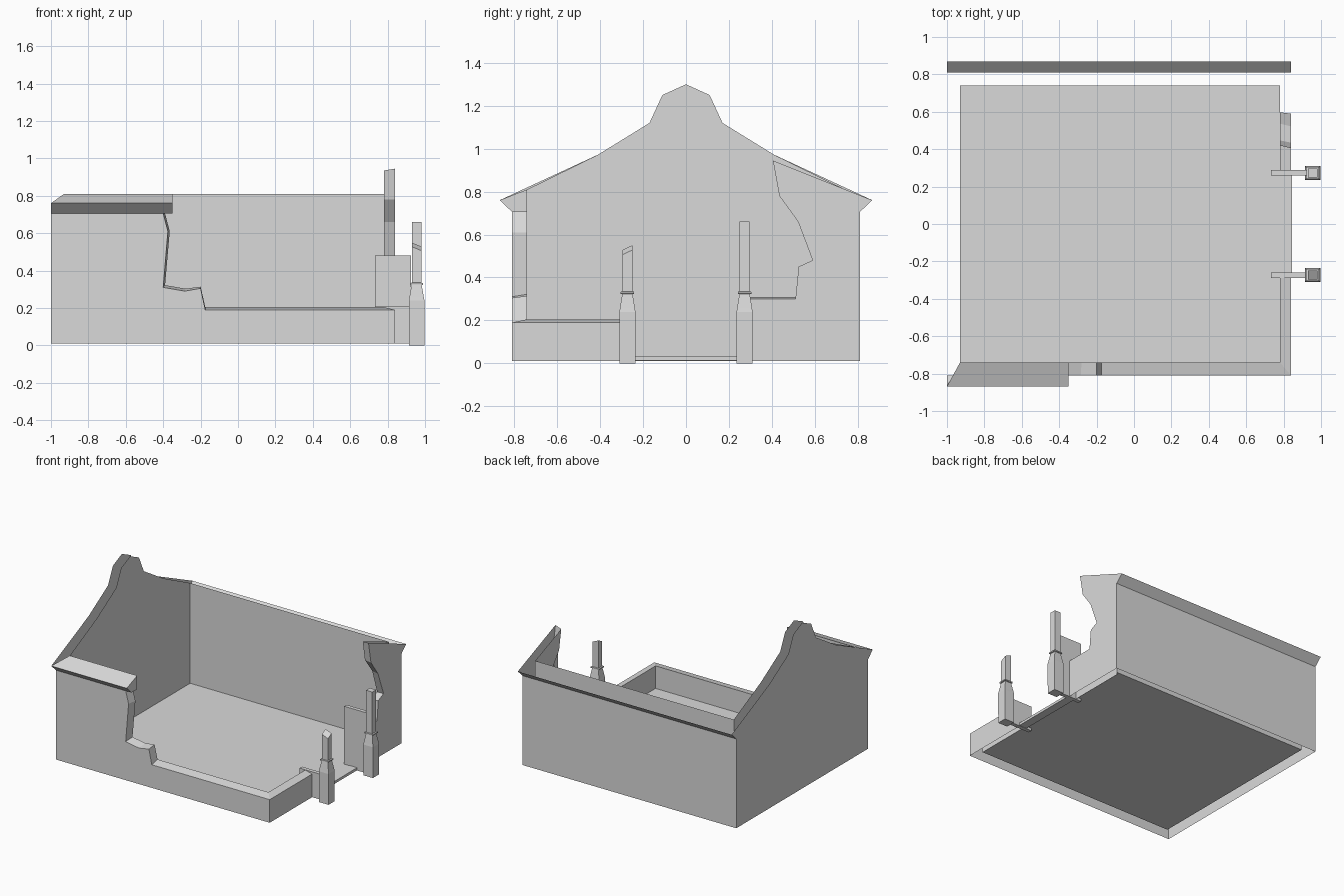
import bpy, bmesh
from mathutils import Vector

cube = bpy.data.objects.get("Cube")
if cube:
    bpy.data.objects.remove(cube, do_unlink=True)

stone = bpy.data.materials.new("pale_stone")
stone.use_nodes = True
stone.diffuse_color = (0.7, 0.7, 0.7, 1)
stone.node_tree.nodes["Principled BSDF"].inputs["Base Color"].default_value = (0.7, 0.7, 0.7, 1)


def build(name, faces):
    """Each face is (corner points, direction it faces)."""
    bm = bmesh.new()
    for pts, facing in faces:
        f = bm.faces.new([bm.verts.new(p) for p in pts])
        f.normal_update()
        if f.normal.dot(Vector(facing)) < 0:
            f.normal_flip()
    bmesh.ops.remove_doubles(bm, verts=bm.verts, dist=0.0005)
    me = bpy.data.meshes.new(name)
    bm.to_mesh(me)
    bm.free()
    me.materials.append(stone)
    ob = bpy.data.objects.new(name, me)
    bpy.context.collection.objects.link(ob)
    return ob


def at_x(x, outline):
    return [(x, y, z) for y, z in outline]


def at_y(y, outline):
    return [(x, y, z) for x, z in outline]


def rect(a0, a1, b0, b1):
    return [(a0, b0), (a1, b0), (a1, b1), (a0, b1)]


def ribbon(a, b, facing):
    """Strip of quads closing the broken edge between two wall skins."""
    return [((a[i], a[i + 1], b[i + 1], b[i]), facing) for i in range(len(a) - 1)]


def box(name, lo, hi):
    bpy.ops.mesh.primitive_cube_add(size=1, location=[(a + b) / 2 for a, b in zip(lo, hi)])
    ob = bpy.context.object
    ob.name = name
    ob.scale = [b - a for a, b in zip(lo, hi)]
    ob.data.materials.append(stone)


# Main dimensions: outer and inner skins of the hollow walls
X0, X1, Y = -1.0, 0.84, 0.81
XI0, XI1, YI = -0.93, 0.78, 0.74
BASE, FLOOR, EAVE, LIP, TOP = 0.01, 0.03, 0.705, 0.76, 0.81
EY = 0.868
UP, DOWN = (0, 0, 1), (0, 0, -1)
LEFT, RIGHT, FRONT, BACK = (-1, 0, 0), (1, 0, 0), (0, -1, 0), (0, 1, 0)

# Floor
build("floor", [([(XI0, -YI, FLOOR), (XI1, -YI, FLOOR), (XI1, YI, FLOOR), (XI0, YI, FLOOR)], UP)])

# Tall stepped gable, open along its top
crest = [(0.41, 0.972), (0.17, 1.12), (0.11, 1.25), (0, 1.3)]
crest += [(-y, z) for y, z in reversed(crest[:-1])]
outer = [(Y, BASE), (Y, EAVE), (EY, LIP)] + crest + [(-EY, LIP), (-Y, EAVE), (-Y, BASE)]
inner = [(YI, FLOOR), (YI, TOP)] + crest + [(-YI, TOP), (-YI, FLOOR)]
build("gable_wall", [(at_x(X0, outer), LEFT), (at_x(XI0, inner), RIGHT)])

# Back wall with flared eave
build("back_wall", [
    (at_y(Y, rect(X0, X1, BASE, EAVE)), BACK),
    (at_y(YI, rect(XI0, XI1, FLOOR, TOP)), FRONT),
    ([(X0, Y, EAVE), (X1, Y, EAVE), (X1, EY, LIP), (X0, EY, LIP)], (0, 1, -1))])

# Broken front wall
edge_out = [(-0.4, EAVE), (-0.375, 0.61), (-0.4, 0.31), (-0.285, 0.29),
            (-0.2, 0.305), (-0.175, 0.19), (X1, 0.19)]
edge_in = [(-0.39, EAVE), (-0.365, 0.61), (-0.39, 0.322), (-0.28, 0.303),
           (-0.2, 0.314), (-0.175, 0.205), (XI1, 0.205)]
fo = at_y(-Y, edge_out)
fi = at_y(-YI, edge_in)
build("front_wall", [
    (at_y(-Y, [(X0, BASE), (X0, EAVE)] + edge_out + [(X1, BASE)]), FRONT),
    (at_y(-YI, [(XI0, FLOOR), (XI0, EAVE)] + edge_in + [(XI1, FLOOR)]), BACK)]
    + ribbon(fo, fi, (1, 0, 0.3)))

# Remaining piece of front eave
E = -0.35
build("front_eave", [
    ([(X0, -EY, LIP), (E, -EY, LIP), (E, -YI, TOP), (XI0, -YI, TOP)], UP),
    ([(X0, -Y, EAVE), (E, -Y, EAVE), (E, -EY, LIP), (X0, -EY, LIP)], (0, -1, -1)),
    (at_x(E, [(-EY, LIP), (-Y, EAVE), (-YI, EAVE), (-YI, TOP)]), RIGHT),
    (at_y(-YI, rect(XI0, E, EAVE, TOP)), BACK),
    ([(-0.4, -Y, EAVE), (E, -Y, EAVE), (E, -YI, EAVE), (-0.4, -YI, EAVE)], DOWN)])

# Broken doorway wall, rear section
D = 0.26
edge_out = [(0.405, 0.945), (0.435, 0.78), (0.522, 0.66), (0.59, 0.48),
            (0.525, 0.45), (0.51, 0.3), (D, 0.3), (D, BASE)]
edge_in = [(0.42, 0.935), (0.447, 0.78), (0.537, 0.66), (0.597, 0.475),
           (0.535, 0.44), (0.517, 0.31), (D, 0.31), (D, BASE)]
build("doorway_wall_rear", [
    (at_x(X1, [(Y, BASE), (Y, EAVE), (EY, LIP)] + edge_out), RIGHT),
    (at_x(XI1, [(YI, BASE), (YI, TOP)] + edge_in), LEFT)]
    + ribbon(at_x(X1, edge_out), at_x(XI1, edge_in), (0, -1, 0.3)))

# Low doorway wall, front section
so = at_x(X1, [(-Y, 0.19), (-D, 0.19), (-D, BASE)])
si = at_x(XI1, [(-YI, 0.205), (-D, 0.205), (-D, BASE)])
build("doorway_wall_front", [
    (at_x(X1, rect(-Y, -D, BASE, 0.19)), RIGHT),
    (at_x(XI1, rect(-YI, -D, FLOOR, 0.205)), LEFT)]
    + ribbon(so, si, (0, 1, 1)))

# Door sill and the fin walls flanking it
box("door_sill", (XI1, -D, 0.012), (0.845, D, 0.032))
for name, y, top in (("front_fin", -0.273, 0.207), ("rear_fin", 0.273, 0.48)):
    box(name, (0.732, y - 0.015, BASE), (0.925, y + 0.015, top))


# Square gate posts: plinth, tapered neck, collar, shaft
def post(name, y, top, slope):
    profile = [(0.041, 0), (0.042, 0.24), (0.039, 0.255), (0.031, 0.3), (0.027, 0.322),
               (0.035, 0.324), (0.035, 0.333), (0.026, 0.335), (0.026, top)]
    corners = [(-1, -1), (1, -1), (1, 1), (-1, 1)]
    rings = []
    for r, z in profile:
        tilt = slope if z == top else 0
        ry = r * 0.9
        rings.append([(0.955 + r * cx, y + ry * cy, z + tilt * (cy - cx) / 2) for cx, cy in corners])
    faces = [(rings[0], DOWN), (rings[-1], UP)]
    for a, b in zip(rings, rings[1:]):
        for i, (cx, cy) in enumerate(corners):
            j = (i + 1) % 4
            mid = (cx + corners[j][0], cy + corners[j][1], 0)
            faces.append(((a[i], a[j], b[j], b[i]), mid))
    build(name, faces)


post("front_post", -0.273, 0.528, 0.022)
post("rear_post", 0.273, 0.66, 0)
